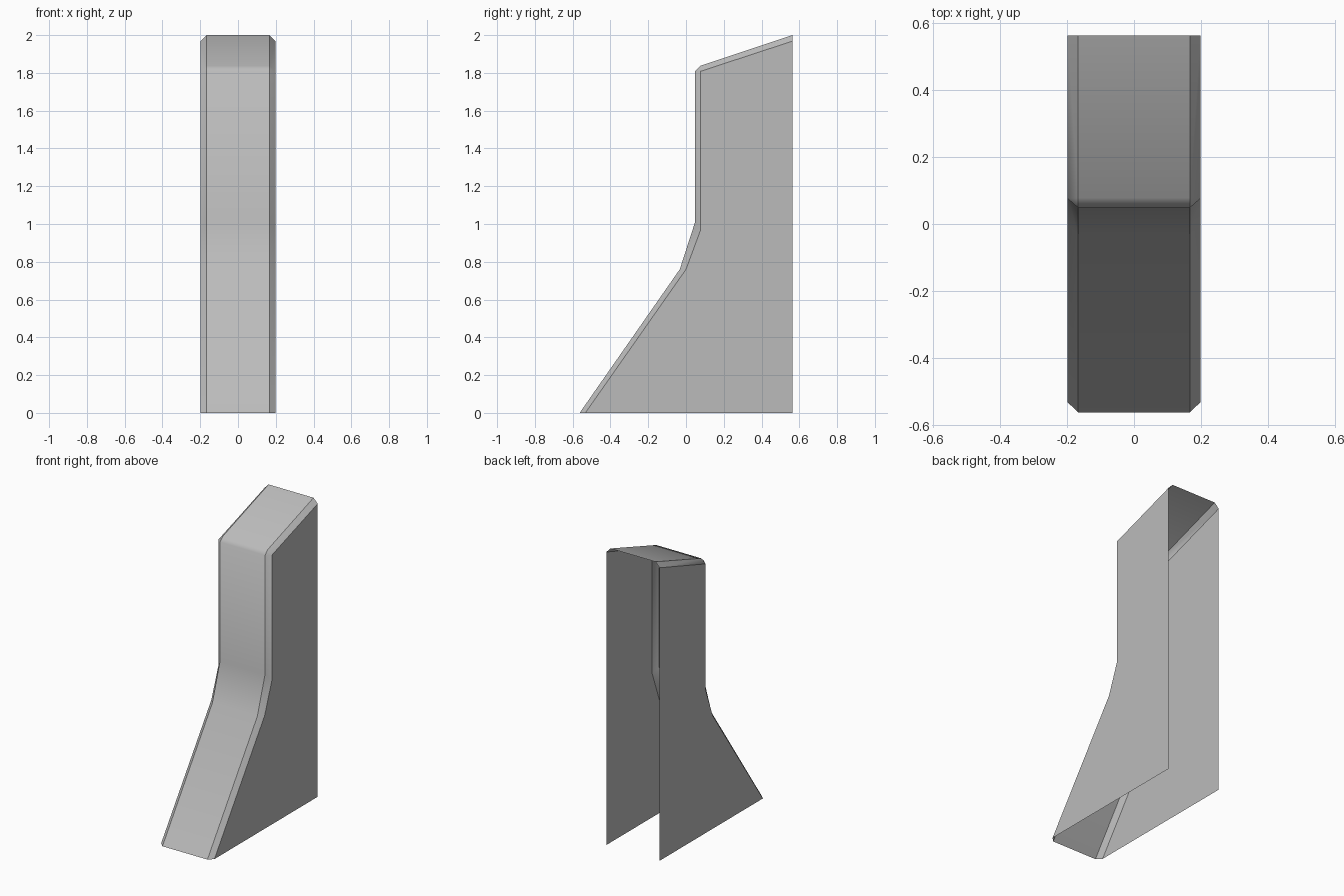
import bpy
import bmesh

if "Cube" in bpy.data.objects:
    bpy.data.objects.remove(bpy.data.objects["Cube"], do_unlink=True)

# One plain grey material
grey = bpy.data.materials.new("plain grey")
grey.use_nodes = True
colour = (0.5, 0.5, 0.5, 1)
grey.diffuse_color = colour
grey.node_tree.nodes["Principled BSDF"].inputs["Base Color"].default_value = colour

HALF_WIDTH, FLAT_HALF, BACK = 0.198, 0.167, 0.563

# Side profiles (y, z): the front face and the edge of the side panels
front_profile = [(-0.563, 0), (-0.033, 0.76), (0.048, 1.01),
                 (0.048, 1.81), (0.078, 1.838), (BACK, 2)]
side_profile = [(-0.533, 0), (0, 0.76), (0.076, 0.965),
                (0.076, 1.808), (BACK, 1.968)]
corner = 3  # this side point meets both ends of the top chamfer

bm = bmesh.new()


def rail(x, profile):
    return [bm.verts.new((x, y, z)) for y, z in profile]


front = {s: rail(s * FLAT_HALF, front_profile) for s in (-1, 1)}

# Front and top strip, open at the back and underneath
for i in range(len(front_profile) - 1):
    bm.faces.new((front[-1][i], front[1][i], front[1][i + 1], front[-1][i + 1]))

# Chamfers and flat side panels
for s in (-1, 1):
    side = rail(s * HALF_WIDTH, side_profile)
    inner = side[:corner + 1] + side[corner:]
    for i in range(len(front_profile) - 1):
        loop = [front[s][i], inner[i], inner[i + 1], front[s][i + 1]]
        bm.faces.new(list(dict.fromkeys(loop)))
    foot = bm.verts.new((s * HALF_WIDTH, BACK, 0))
    bm.faces.new([foot] + side[::-1])

bmesh.ops.recalc_face_normals(bm, faces=bm.faces)
bm.normal_update()
if sum(f.normal.y * f.calc_area() for f in bm.faces) > 0:
    bmesh.ops.reverse_faces(bm, faces=bm.faces)

# Smooth along the strip, crisp along the chamfer lines
for face in bm.faces:
    face.smooth = True
for edge in bm.edges:
    a, b = edge.verts
    edge.smooth = not (abs(a.co.x - b.co.x) < 1e-5)

mesh = bpy.data.meshes.new("fin_shell")
bm.to_mesh(mesh)
bm.free()
mesh.materials.append(grey)
shell = bpy.data.objects.new("fin_shell", mesh)
bpy.context.collection.objects.link(shell)
